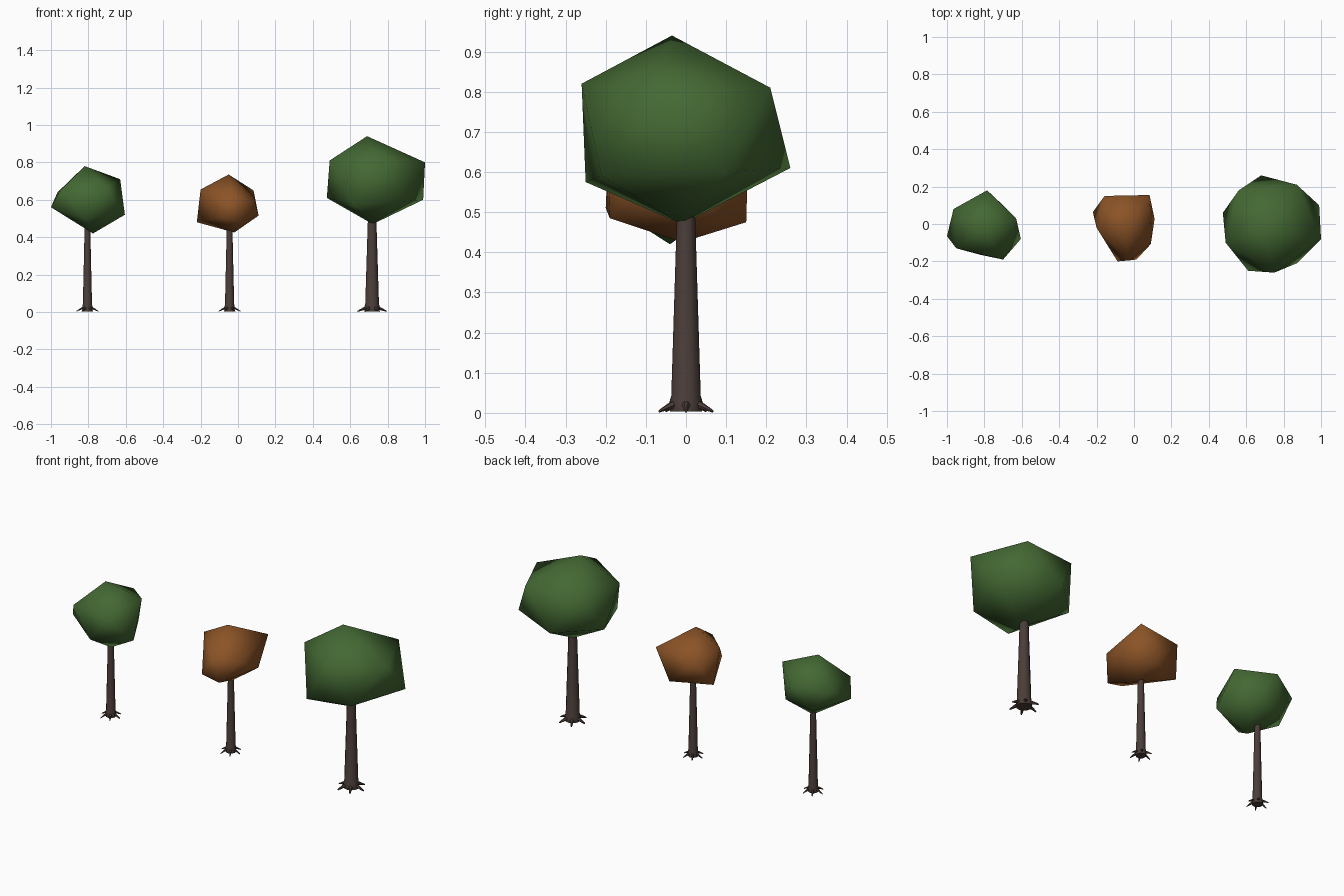
import bpy
import bmesh
from math import cos, sin, pi
from mathutils import Vector

cube = bpy.data.objects.get("Cube")
if cube:
    bpy.data.objects.remove(cube, do_unlink=True)


def make_material(name, colour):
    material = bpy.data.materials.new(name)
    material.use_nodes = True
    material.diffuse_color = (*colour, 1)
    shader = material.node_tree.nodes["Principled BSDF"]
    shader.inputs["Base Color"].default_value = (*colour, 1)
    shader.inputs["Roughness"].default_value = 0.9
    return material


leaf_green = make_material("leaf green", (0.057, 0.14, 0.033))
autumn_brown = make_material("autumn brown", (0.26, 0.088, 0.02))
bark_brown = make_material("bark brown", (0.07, 0.047, 0.04))


def finish(bm, name, material, sharp_angle=None):
    """Turn a bmesh into a smooth-shaded object."""
    bmesh.ops.recalc_face_normals(bm, faces=bm.faces[:])
    mesh = bpy.data.meshes.new(name)
    bm.to_mesh(mesh)
    bm.free()
    mesh.materials.append(material)
    obj = bpy.data.objects.new(name, mesh)
    bpy.context.collection.objects.link(obj)
    bpy.ops.object.select_all(action="DESELECT")
    obj.select_set(True)
    bpy.context.view_layer.objects.active = obj
    if sharp_angle:
        bpy.ops.object.shade_smooth_by_angle(angle=sharp_angle)
    else:
        bpy.ops.object.shade_smooth()
    return obj


def add_loft(bm, rings):
    """Skin a list of point rings and close both ends."""
    loops = [[bm.verts.new(point) for point in ring] for ring in rings]
    for low, high in zip(loops, loops[1:]):
        for i in range(len(low)):
            j = (i + 1) % len(low)
            bm.faces.new((low[i], low[j], high[j], high[i]))
    bm.faces.new(loops[0])
    bm.faces.new(loops[-1])


def make_canopy(name, material, top, bottom, ring):
    """Twenty-sided crown: two poles and a zigzag of upper and lower points."""
    bm = bmesh.new()
    pole_top, pole_bottom = bm.verts.new(top), bm.verts.new(bottom)
    zigzag = [bm.verts.new(point) for point in ring]
    count = len(zigzag)
    for i in range(count):
        here, middle, after = (zigzag[(i + k) % count] for k in range(3))
        bm.faces.new((here, middle, after))
        bm.faces.new((here, after, pole_bottom if i % 2 else pole_top))
    finish(bm, name, material)


def make_trunk(name, x, base, tip, height, sides=12):
    """Tapered stem above a slightly flared foot."""
    bm = bmesh.new()
    profile = [(base * 1.12, 0.004), (base * 1.16, 0.026),
               (base * 1.02, 0.042), (tip, height)]
    add_loft(bm, [[(x + r * cos(2 * pi * i / sides), r * sin(2 * pi * i / sides), z)
                   for i in range(sides)] for r, z in profile])
    finish(bm, name, bark_brown, pi / 4)


def make_roots(name, x, base, reach, count=6):
    """Short tapering roots that spread over the ground."""
    bm = bmesh.new()
    for k in range(count):
        angle = 2 * pi * k / count
        out = Vector((cos(angle), sin(angle), 0))
        side = Vector((-sin(angle), cos(angle), 0))
        rings = []
        for distance, z, radius in ((base * 0.8, 0.024, base * 0.33),
                                    (reach * 0.7, 0.014, base * 0.22),
                                    (reach, 0.004, base * 0.1)):
            centre = Vector((x, 0, z)) + out * distance
            rings.append([centre + side * radius * cos(a * pi / 3)
                          + Vector((0, 0, radius * sin(a * pi / 3)))
                          for a in range(6)])
        add_loft(bm, rings)
    for vert in bm.verts:
        vert.co.z = max(vert.co.z, 0)
    finish(bm, name, bark_brown, pi / 4)


# Crowns: the ring starts with an upper point and alternates
make_canopy("large_tree_canopy", leaf_green, (0.69, -0.035, 0.94), (0.72, -0.01, 0.47), [
    (0.87, 0.21, 0.81), (0.68, 0.26, 0.61), (0.56, 0.18, 0.81), (0.475, 0.06, 0.61),
    (0.49, -0.1, 0.81), (0.61, -0.25, 0.575), (0.75, -0.26, 0.82), (0.87, -0.21, 0.59),
    (1, -0.08, 0.8), (0.99, 0.1, 0.6)])
make_canopy("autumn_tree_canopy", autumn_brown, (-0.05, -0.02, 0.735), (-0.02, -0.01, 0.425), [
    (0.083, 0.155, 0.65), (0, 0.15, 0.475), (-0.157, 0.15, 0.62), (-0.22, 0.064, 0.48),
    (-0.2, -0.02, 0.655), (-0.088, -0.2, 0.51), (-0.03, -0.195, 0.62), (0.013, -0.19, 0.485),
    (0.09, -0.107, 0.59), (0.11, 0.027, 0.515)])
make_canopy("small_tree_canopy", leaf_green, (-0.82, -0.025, 0.78), (-0.775, -0.04, 0.42), [
    (-0.63, 0.03, 0.71), (-0.7, 0.1, 0.54), (-0.785, 0.18, 0.67), (-0.87, 0.1, 0.52),
    (-0.965, 0.08, 0.64), (-1, -0.065, 0.56), (-0.95, -0.13, 0.65), (-0.82, -0.165, 0.5),
    (-0.7, -0.19, 0.66), (-0.605, -0.08, 0.52)])

# Stems and roots
for label, x, base, tip, height, reach in (
        ("large_tree", 0.717, 0.036, 0.021, 0.55, 0.077),
        ("autumn_tree", -0.045, 0.024, 0.014, 0.5, 0.058),
        ("small_tree", -0.805, 0.024, 0.014, 0.5, 0.058)):
    make_trunk(label + "_trunk", x, base, tip, height)
    make_roots(label + "_roots", x, base, reach)
